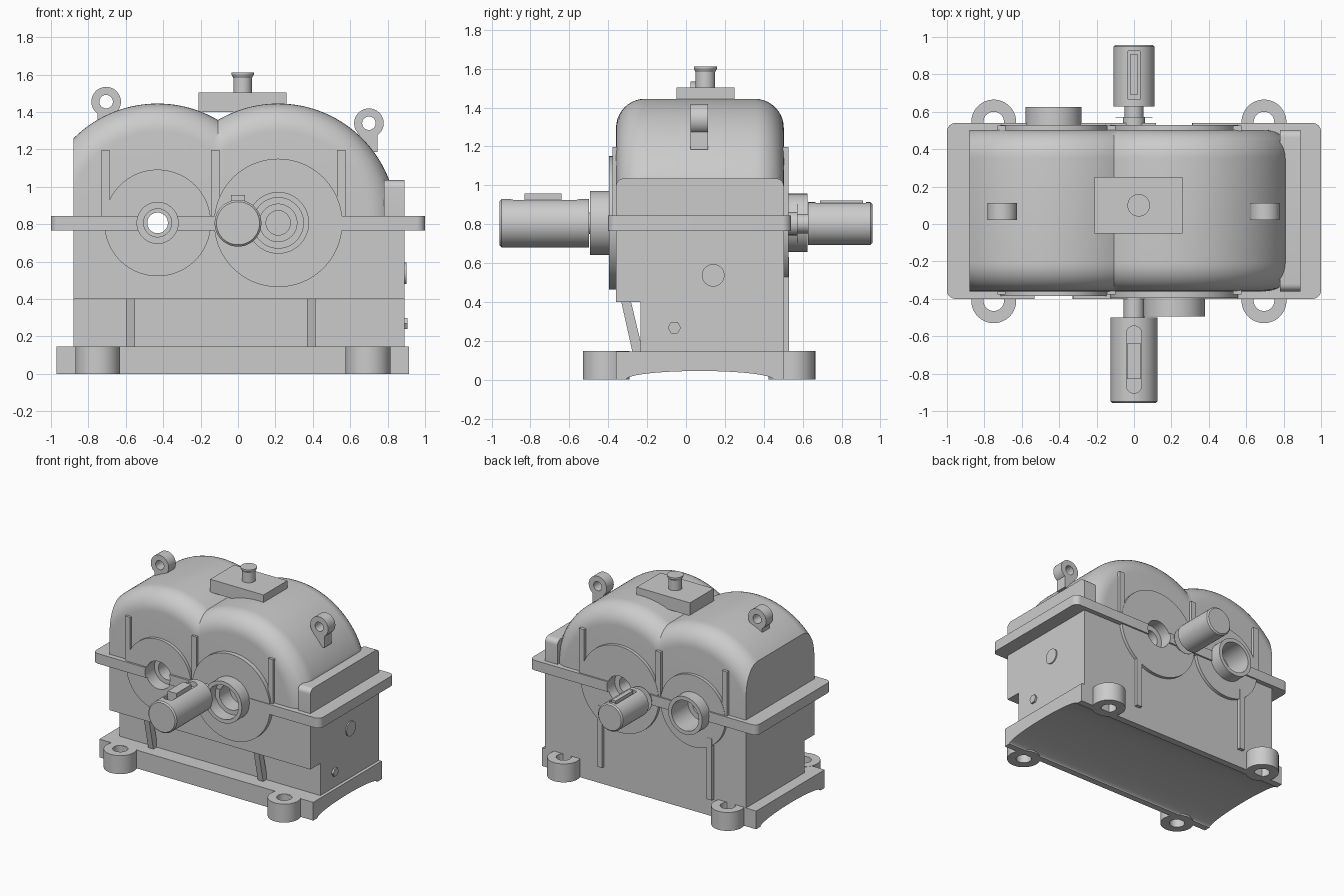
import bpy, bmesh
from math import sin, cos, acos, pi, sqrt

if "Cube" in bpy.data.objects:
    bpy.data.objects.remove(bpy.data.objects["Cube"])

def finish(name, bm):
    bmesh.ops.remove_doubles(bm, verts=bm.verts, dist=1e-5)
    bmesh.ops.recalc_face_normals(bm, faces=bm.faces)
    me = bpy.data.meshes.new(name)
    bm.to_mesh(me)
    bm.free()
    ob = bpy.data.objects.new(name, me)
    bpy.context.collection.objects.link(ob)
    return ob

def skin(name, rings, caps=True, loop=False):
    """Bridge a list of equal-length closed point rings."""
    bm = bmesh.new()
    vs = [[bm.verts.new(p) for p in r] for r in rings]
    n = len(vs[0])
    pairs = list(zip(vs, vs[1:])) + ([(vs[-1], vs[0])] if loop else [])
    for a, b in pairs:
        for i in range(n):
            j = (i + 1) % n
            bm.faces.new((a[i], a[j], b[j], b[i]))
    if caps and not loop:
        bm.faces.new(vs[0])
        bm.faces.new(vs[-1])
    return finish(name, bm)

def place(axis, a, b, h):
    """Map plane coordinates a, b and height h along an axis to xyz."""
    return {'x': (h, a, b), 'y': (a, h, b), 'z': (a, b, h)}[axis]

def prism(name, axis, outline, h0, h1):
    return skin(name, [[place(axis, a, b, h) for a, b in outline] for h in (h0, h1)])

def box(name, x0, x1, y0, y1, z0, z1):
    return prism(name, 'z', [(x0, y0), (x1, y0), (x1, y1), (x0, y1)], z0, z1)

def lathe(name, axis, c, prof, n=64, loop=False):
    """Turn (height, radius) points about an axis through c."""
    return skin(name, [[place(axis, c[0] + r * cos(2 * pi * i / n), c[1] + r * sin(2 * pi * i / n), h)
                        for i in range(n)] for h, r in prof], loop=loop)

def tube(name, axis, c, r0, r1, h0, h1, n=64):
    return lathe(name, axis, c, [(h0, r0), (h0, r1), (h1, r1), (h1, r0)], n, True)

def rounded(x0, x1, y0, y1, r, seg=8):
    pts = []
    for k, (x, y) in enumerate([(x1 - r, y1 - r), (x0 + r, y1 - r), (x0 + r, y0 + r), (x1 - r, y0 + r)]):
        pts += [(x + r * cos((k + i / seg) * pi / 2), y + r * sin((k + i / seg) * pi / 2)) for i in range(seg + 1)]
    return pts

cutters = []
def cut(ob, *tools):
    for t in tools:
        m = ob.modifiers.new("cut", 'BOOLEAN')
        m.operation, m.solver, m.object = 'DIFFERENCE', 'EXACT', t
        if t not in cutters:
            t.hide_render = True
            cutters.append(t)

XL, XR, ZC = -0.43, 0.215, 0.807     # bearing centres
YF, YB = -0.36, 0.503                # case front and back

# Stepped bearing bores
bore_l = lathe("bore_left", 'y', (XL, ZC), [(-.7, .11), (-.28, .11), (-.28, .075), (-.18, .075), (-.18, .055),
               (.35, .055), (.35, .08), (.42, .08), (.42, .12), (.8, .12)])
bore_r = lathe("bore_right_front", 'y', (XR, ZC), [(-.7, .135), (-.4, .135), (-.4, .1), (-.27, .1), (-.27, .065), (-.1, .065)])
bore_b = lathe("bore_right_back", 'y', (XR, ZC), [(.8, .105), (.44, .105), (.44, .065), (.25, .065)])
bores = (bore_l, bore_r, bore_b)

# Base with arched underside
arch = [(.07 - .38 * cos(pi * i / 24), .045 * sin(pi * i / 24)) for i in range(25)]
prism("base", 'x', [(YF, .145), (YF, 0)] + arch + [(YB, 0), (YB, .145)], -.97, .915)
for x in (-.75, .695):
    for y in (-.41, .545):
        tube("foot_lug", 'z', (x, y), .055, .12, 0, .147)

# Lower case, stepped back at the front
lower = prism("lower_case", 'x', [(YF, .8), (YF, .4), (-.235, .4), (-.235, .1), (YB, .1), (YB, .8)], -.88, .89)
flange = prism("split_flange", 'z', rounded(-1, 1, -.4, .54, .045), .765, .845)

# Double-arched cover with filleted long edges
def cover_ring(d, y, n=40):
    R, h = .635 - d, .3225
    m = acos(h / R)
    spans = [(XL - .0, pi - acos(.45 / R), m), (XR, pi - m, acos(min(1, .595 / R)))]
    pts = []
    for cx, a0, a1 in spans:
        pts += [(cx + R * cos(a0 + (a1 - a0) * i / n), y, .81 + R * sin(a0 + (a1 - a0) * i / n)) for i in range(n + 1)]
    return [(pts[0][0], y, .79)] + pts + [(pts[-1][0], y, .79)]

F, S = .15, 10
front = [(F * (1 - sin(pi / 2 * i / S)), YF + F * (1 - cos(pi / 2 * i / S))) for i in range(S + 1)]
back = [(d, YF + YB - y) for d, y in reversed(front)]
cover = skin("cover", [cover_ring(d, y) for d, y in front + back])
prism("cover_end_block", 'x', [p for p in rounded(YF, YB, .7, 1.035, .04)], .78, .89)

# Bearing discs on both sides
discs = []
for x, r, yf in ((XL, .285, -.385), (XR, .343, -.395)):
    discs.append(lathe("bearing_disc_front", 'y', (x, ZC), [(-.33, r), (yf, r)], 96))
    discs.append(lathe("bearing_disc_back", 'y', (x, ZC), [(.47, r), (.528, r)], 96))
for ob in [lower, flange, cover] + discs:
    cut(ob, *bores)
tube("bearing_tube_front", 'y', (XR, ZC), .135, .165, -.495, -.37)
tube("bearing_tube_back", 'y', (XL, ZC), .12, .15, .625, .51)

# Stiffening ribs
for x in (-.708, -.122, .552):
    box("cover_rib_front", x - .022, x + .022, -.378, -.3, .84, 1.197)
    box("cover_rib_back", x - .022, x + .022, .45, .526, .84, 1.197)
for x in (-.575, .392):
    prism("lower_rib_front", 'x', [(-.335, .41), (-.275, .14), (-.23, .14), (-.23, .18), (-.285, .41)], x - .023, x + .023)
    box("lower_rib_back", x - .023, x + .023, .45, .53, .14, .63)

# Front shaft with key
shaft = lathe("front_shaft", 'y', (0, .805), [(-.958, .115), (-.948, .125), (-.5, .125), (-.5, .055), (-.3, .055)])
slot = prism("front_keyway", 'z', rounded(-.04, .04, -.905, -.545, .0399), .89, 1)
cut(shaft, slot)
box("front_key", -.038, .038, -.83, -.64, .87, .957)

# Back shaft with key
shaft = lathe("back_shaft", 'y', (0, .803), [(.958, .1), (.948, .11), (.627, .11), (.627, .05), (.573, .05),
              (.573, .1), (.57, .1), (.57, .06), (.4, .06)])
slot = box("back_keyway", -.033, .033, .665, .925, .885, 1)
cut(shaft, slot)
box("back_key", -.018, .018, .69, .91, .87, .922)

# Inspection plate and breather
box("inspection_plate", -.21, .26, -.05, .25, 1.4, 1.503)
lathe("breather", 'z', (.025, .1), [(1.49, .05), (1.582, .05), (1.6, .06), (1.61, .06)], 48)

# Lifting eyes
for x, z, x0, x1, zb in ((-.705, 1.455, -.75, -.66, 1.25), (.7, 1.34, .65, .745, 1.185)):
    tube("lifting_eye", 'y', (x, z), .036, .079, .022, .112, 48)
    box("lifting_stem", x0, x1, .022, .112, zb, z - .045)

# Level gauge and drain plug
lathe("level_gauge", 'x', (.14, .537), [(.87, .058), (.9, .058)], 48)
lathe("drain_plug", 'x', (-.06, .268), [(.87, .034), (.906, .034)], 6)

# Apply cuts, drop cutters, smooth
bpy.ops.object.select_all(action='DESELECT')
parts = [o for o in bpy.data.objects if o not in cutters]
for o in parts:
    o.select_set(True)
bpy.context.view_layer.objects.active = parts[0]
bpy.ops.object.convert(target='MESH')
for c in cutters:
    bpy.data.objects.remove(c)
bpy.ops.object.shade_smooth_by_angle(angle=0.5)
